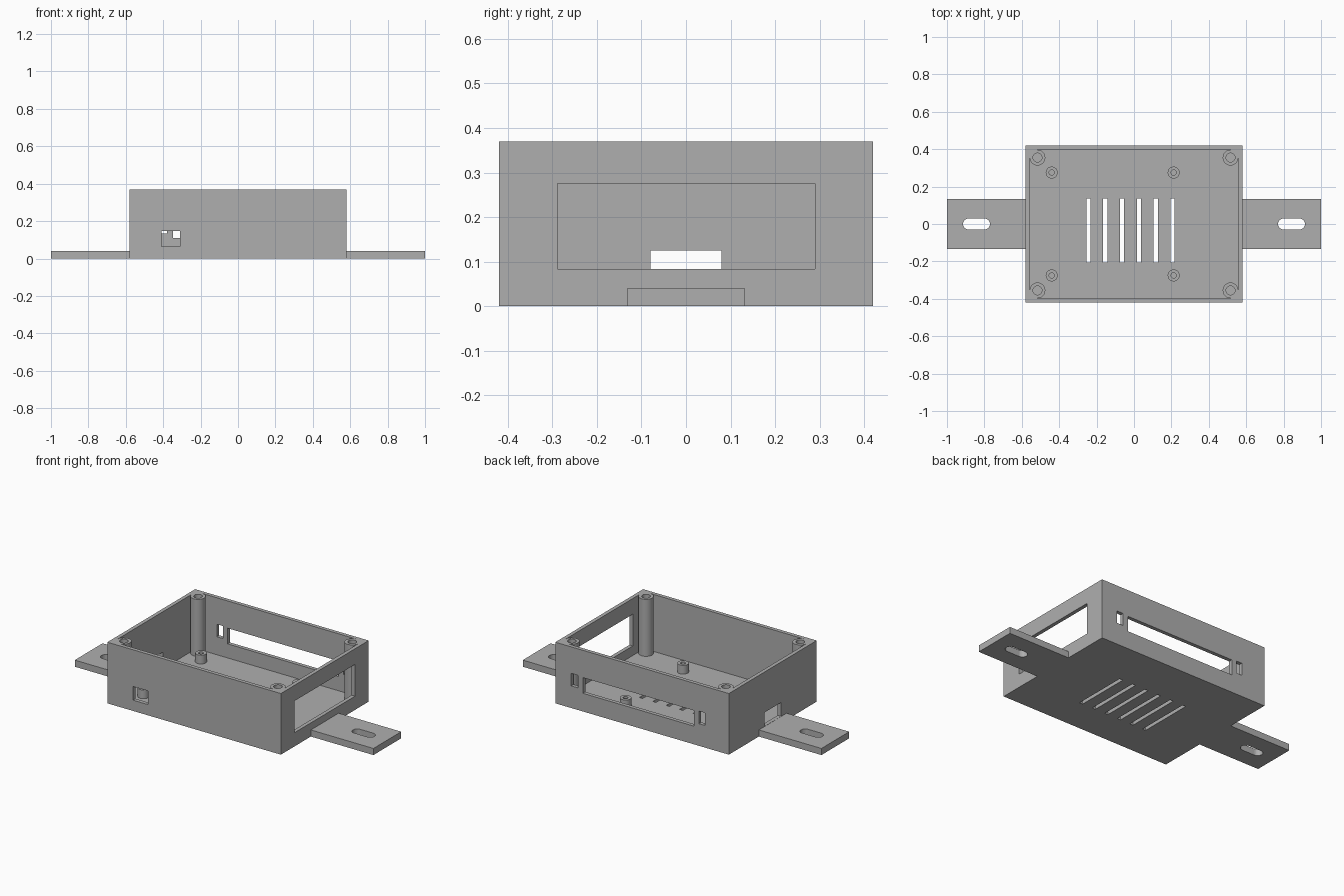
import bpy, bmesh
from math import pi, cos, sin
from mathutils import Vector

cube = bpy.data.objects.get("Cube")
if cube:
    bpy.data.objects.remove(cube)

grey = bpy.data.materials.new("plain grey")
grey.use_nodes = True
grey.diffuse_color = (0.43, 0.43, 0.43, 1)
grey.node_tree.nodes["Principled BSDF"].inputs["Base Color"].default_value = grey.diffuse_color

HX, HY, H = 0.581, 0.42, 0.37      # housing half sizes and height
WALL, FLOOR = 0.023, 0.025
IX, IY = HX - WALL, HY - WALL      # cavity half sizes
POST_R = 0.042


def make(name, bm):
    """Turn a bmesh into a named grey object."""
    bmesh.ops.recalc_face_normals(bm, faces=bm.faces)
    mesh = bpy.data.meshes.new(name)
    bm.to_mesh(mesh)
    bm.free()
    mesh.materials.append(grey)
    obj = bpy.data.objects.new(name, mesh)
    bpy.context.collection.objects.link(obj)
    return obj


def add_box(bm, x0, x1, y0, y1, z0, z1):
    verts = bmesh.ops.create_cube(bm, size=1)["verts"]
    for v in verts:
        v.co = Vector((x1 if v.co.x > 0 else x0,
                       y1 if v.co.y > 0 else y0,
                       z1 if v.co.z > 0 else z0))


def add_prism(bm, outline, z0, z1):
    face = bm.faces.new([bm.verts.new((x, y, z0)) for x, y in outline])
    top = bmesh.ops.extrude_face_region(bm, geom=[face])["geom"]
    for v in top:
        if isinstance(v, bmesh.types.BMVert):
            v.co.z = z1


def arc(cx, cy, r, start, end, n):
    return [(cx + r * cos(start + (end - start) * i / n),
             cy + r * sin(start + (end - start) * i / n)) for i in range(n + 1)]


def cut(obj, bm):
    """Subtract a set of separate solids from an object."""
    cutter = make("cutter", bm)
    cutter.hide_render = True
    mod = obj.modifiers.new("cut", "BOOLEAN")
    mod.operation, mod.solver, mod.object = "DIFFERENCE", "EXACT", cutter
    bpy.context.view_layer.objects.active = obj
    bpy.ops.object.modifier_apply(modifier=mod.name)
    bpy.data.objects.remove(cutter)


def screw_post(name, x, y, r, hole_r, z0, z1, hole_z):
    """Lathed pillar with a blind screw hole."""
    profile = [(0, hole_z), (hole_r, hole_z), (hole_r, z1), (r, z1), (r, z0), (0, z0)]
    bm = bmesh.new()
    verts = [bm.verts.new((px, 0, pz)) for px, pz in profile]
    edges = [bm.edges.new(pair) for pair in zip(verts, verts[1:])]
    bmesh.ops.spin(bm, geom=verts + edges, axis=(0, 0, 1), cent=(0, 0, 0),
                   angle=2 * pi, steps=28)
    bmesh.ops.remove_doubles(bm, verts=bm.verts, dist=1e-4)
    bmesh.ops.translate(bm, verts=bm.verts, vec=(x, y, 0))
    obj = make(name, bm)
    bpy.ops.object.select_all(action="DESELECT")
    obj.select_set(True)
    bpy.context.view_layer.objects.active = obj
    bpy.ops.object.shade_smooth_by_angle(angle=0.6)


# Open-topped housing
bm = bmesh.new()
add_box(bm, -HX, HX, -HY, HY, 0, H)
housing = make("housing", bm)
bm = bmesh.new()
add_box(bm, -IX, IX, -IY, IY, FLOOR, H + 0.1)
cut(housing, bm)

# Wall openings and floor vents
bm = bmesh.new()
out = 0.05
add_box(bm, IX - 0.01, HX + out, -0.288, 0.29, 0.083, 0.275)     # left side port window
add_box(bm, -HX - out, -IX + 0.01, -0.08, 0.08, 0.041, 0.125)    # right side card slot
add_box(bm, -0.41, -0.31, -HY - out, -IY + 0.01, 0.065, 0.148)   # front socket hole
add_box(bm, -0.348, 0.396, IY - 0.01, HY + out, 0.11, 0.205)     # back long slot
for x0, x1 in ((-0.42, -0.38), (0.43, 0.475)):                   # back small slots
    add_box(bm, x0, x1, IY - 0.01, HY + out, 0.134, 0.21)
for i in range(6):                                               # floor vents
    x = -0.244 + 0.09 * i
    add_box(bm, x - 0.011, x + 0.011, -0.205, 0.137, -out, FLOOR + 0.01)
cut(housing, bm)

# Mounting tabs with rounded slots
for side, sx in (("left", 1), ("right", -1)):
    bm = bmesh.new()
    add_box(bm, *sorted((sx * HX, sx)), -0.133, 0.133, 0, 0.04)
    tab = make(side + "_mounting_tab", bm)
    bm = bmesh.new()
    mid, half, r = sx * 0.842, 0.043, 0.029
    add_prism(bm, arc(mid + half, 0, r, -pi / 2, pi / 2, 12)
              + arc(mid - half, 0, r, pi / 2, 3 * pi / 2, 12), -0.05, 0.1)
    cut(tab, bm)

# Corner lid posts, each joined to its corner by a filler
for sx in (-1, 1):
    for sy in (-1, 1):
        label = ("back" if sy > 0 else "front") + ("_left" if sx > 0 else "_right")
        px, py = IX - POST_R, IY - POST_R
        screw_post(label + "_lid_post", sx * px, sy * py, POST_R, 0.024, FLOOR, H, 0.15)
        bm = bmesh.new()
        outline = [(IX, IY)] + arc(px, py, POST_R, pi / 2, 0, 8)
        add_prism(bm, [(sx * x, sy * y) for x, y in outline], FLOOR, H)
        make(label + "_corner_filler", bm)

# Circuit board standoffs
for x, xname in ((-0.44, "right"), (0.212, "left")):
    for y, yname in ((-0.275, "front"), (0.275, "back")):
        screw_post(yname + "_" + xname + "_standoff", x, y, 0.032, 0.014,
                   FLOOR, 0.078, FLOOR + 0.005)
